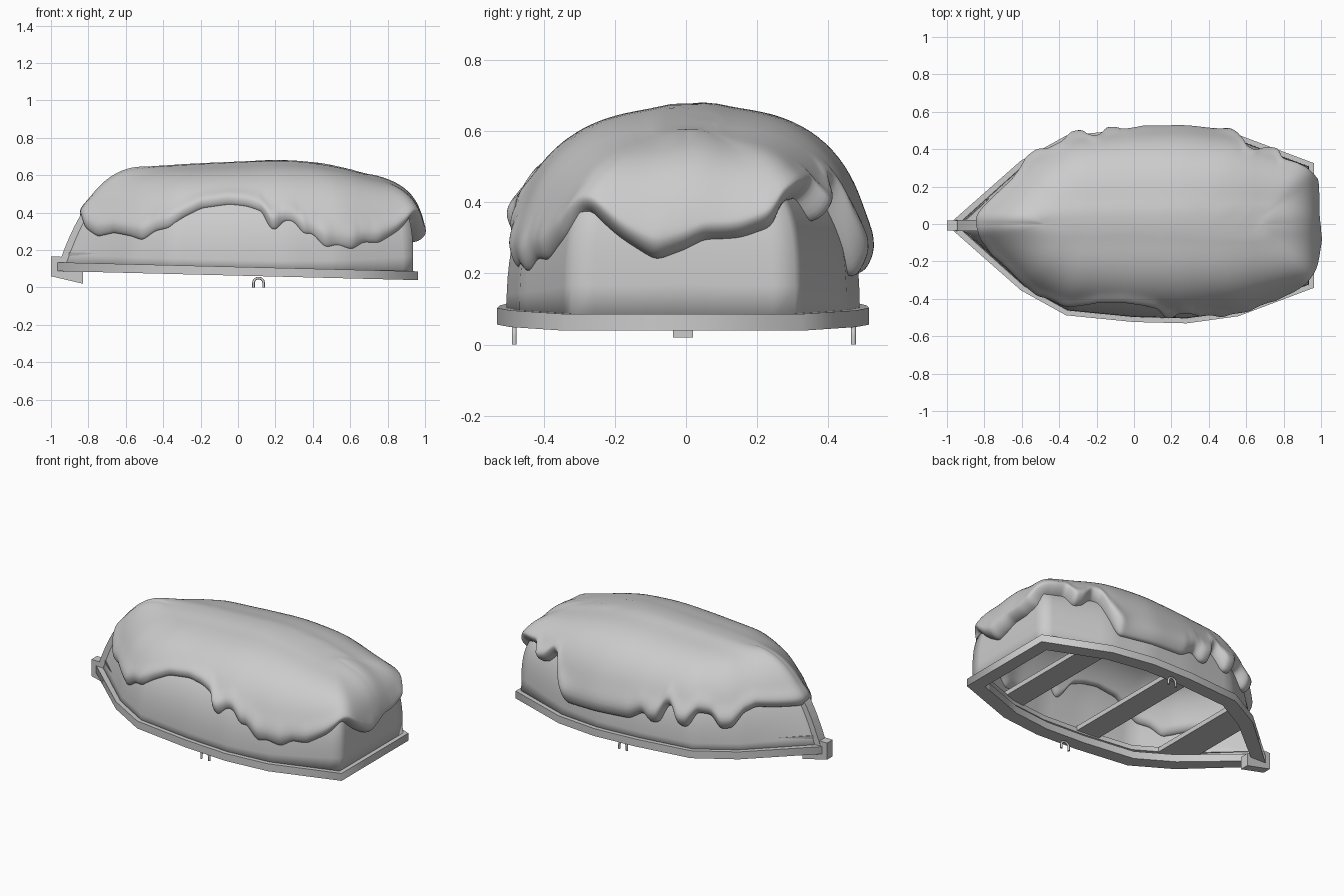
import bpy, bmesh, math
from mathutils import Vector

if "Cube" in bpy.data.objects:
    bpy.data.objects.remove(bpy.data.objects["Cube"])

# half outline of the hull at the rail, bow to stern
HALF = [(-.945, .012), (-.59, .325), (-.355, .455), (0, .49), (.28, .497), (.55, .46), (.937, .315)]
HEIGHT = [(-1, .48), (-.75, .475), (-.6, .48), (-.3, .505), (0, .525), (.25, .545), (.5, .525), (.75, .46), (1, .42)]
# lower edge of the snow: front side by x, stern by y, back side by x
FRONT = [(-.86, .35), (-.82, .31), (-.74, .27), (-.66, .29), (-.58, .275), (-.5, .25), (-.44, .3), (-.37, .315),
         (-.3, .37), (-.2, .42), (-.05, .44), (.05, .43), (.14, .40), (.16, .32), (.2, .3), (.25, .355), (.3, .35),
         (.35, .28), (.39, .29), (.46, .21), (.52, .225), (.6, .2), (.66, .24), (.74, .235), (.85, .3), (.92, .36)]
STERN = [(-.27, .37), (-.18, .3), (-.08, .235), (0, .26), (.05, .29), (.15, .3), (.24, .33), (.28, .39)]
BACK = [(-.86, .35), (-.75, .36), (-.66, .37), (-.6, .34), (-.55, .26), (-.49, .25), (-.45, .33), (-.37, .34),
        (-.33, .25), (-.27, .25), (-.23, .35), (-.18, .35), (-.15, .24), (-.09, .23), (-.04, .28), (.05, .22),
        (.2, .21), (.35, .2), (.5, .19), (.54, .26), (.6, .41), (.66, .42), (.7, .36), (.76, .34), (.8, .41), (.92, .4)]


def interp(tab, x):
    if x <= tab[0][0]:
        return tab[0][1]
    for (x0, y0), (x1, y1) in zip(tab, tab[1:]):
        if x <= x1:
            return y0 + (y1 - y0) * (x - x0) / (x1 - x0)
    return tab[-1][1]


def height(x):
    return sum(interp(HEIGHT, x + d * .05) for d in (-2, -1, 0, 1, 2)) / 5


def base(x):
    return .085 - .025 * x


def power(ox):
    return 2.55 + 1.3 * max(0, (ox - .2) / .73) ** 2 + .3 * max(0, -ox) ** 2


def dome(ox, oy, a):
    """Point on the upturned hull; a = 0 on the keel line, pi/2 at the rail."""
    n = power(ox)
    r = math.sin(a) ** (2 / n)
    s = max(0, math.cos(a)) ** (2 / n)
    x, y = ox * (.68 + .32 * r), oy * r
    z = base(x) + s * (height(x) + .016 * math.exp(-(y / .08) ** 2))
    return Vector((x + .18 * s * max(0, -ox / .945) ** 2.5, y, z))  # raked bow


def loop(half):
    return half + [(x, -y) for x, y in reversed(half)]


def resample(pts, step):
    out = []
    for p, q in zip(pts, pts[1:] + pts[:1]):
        k = max(1, round(math.dist(p, q) / step))
        out += [(p[0] + (q[0] - p[0]) * i / k, p[1] + (q[1] - p[1]) * i / k) for i in range(k)]
    return out


def blur(v, times):
    for _ in range(times):
        v = [(v[i - 1] + 2 * v[i] + v[(i + 1) % len(v)]) / 4 for i in range(len(v))]
    return v


def finish(bm, name, angle=30):
    bmesh.ops.recalc_face_normals(bm, faces=bm.faces)
    me = bpy.data.meshes.new(name)
    bm.to_mesh(me)
    bm.free()
    ob = bpy.data.objects.new(name, me)
    bpy.context.collection.objects.link(ob)
    if angle:
        bpy.ops.object.select_all(action='DESELECT')
        ob.select_set(True)
        bpy.context.view_layer.objects.active = ob
        bpy.ops.object.shade_smooth_by_angle(angle=math.radians(angle))
    return ob


def skin(bm, rings):
    for a, b in zip(rings, rings[1:]):
        for i in range(len(a)):
            j = (i + 1) % len(a)
            bm.faces.new((a[i], a[j], b[j], b[i]))


def prism(name, pts, d):
    """Extrude a closed polygon along vector d."""
    bm = bmesh.new()
    f = bm.faces.new([bm.verts.new(p) for p in pts])
    g = bmesh.ops.extrude_face_region(bm, geom=[f])
    bmesh.ops.translate(bm, vec=d, verts=[v for v in g['geom'] if isinstance(v, bmesh.types.BMVert)])
    return finish(bm, name, 0)


# hull shell
bm = bmesh.new()
out = resample(loop(HALF), .06)
rings = [[bm.verts.new(dome(x, y, math.pi / 2 * (k / 24))) for x, y in out] for k in range(1, 25)]
skin(bm, rings)
bm.faces.new(rings[0])
hull = finish(bm, "hull", 75)
sol = hull.modifiers.new("thickness", 'SOLIDIFY')
sol.thickness = .015

# snow cover, an outer and an inner skin meeting at the dripping edge
pts = resample(loop(HALF), .011)


def edge_height(x, y):
    if x > .93:
        return interp(STERN, y * .95)
    return interp(FRONT if y < 0 else BACK, x * .985 if x > 0 else x * (1 - .08 * abs(x)))


edge = blur([edge_height(x, y) for x, y in pts], 3)
drip = [min(.014, max(0, (m - e) * .35)) for m, e in zip(blur(edge, 60), edge)]
xs, ys = blur([p[0] for p in pts], 25), blur([p[1] for p in pts], 25)
qs = [.03 + .85 * i / 22 for i in range(23)] + [.9, .92, .935, .95, .962, .974, .984, .992, .997, 1]
bm = bmesh.new()
rings = []
for q in qs:
    ring = []
    for x, y, e in zip(xs, ys, edge):
        s = (e - base(x)) / height(x)
        ring.append(bm.verts.new(dome(x, y, q * math.acos(s ** (power(x) / 2)))))
    rings.append(ring)
skin(bm, rings)
bm.faces.new(rings[0])
bmesh.ops.recalc_face_normals(bm, faces=bm.faces)
bm.normal_update()
mid = rings[8][len(pts) // 4]
sign = 1 if mid.normal.z > 0 else -1
norms = [[v.normal * sign for v in r] for r in rings]
inner = []
for q, r, nr in zip(qs, rings, norms):
    d = (1 - q) * .6
    lip = math.sqrt(1 - (1 - min(d / .05, 1)) ** 2)
    if q < 1:
        inner.append([bm.verts.new(v.co - n * .038 * lip) for v, n in zip(r, nr)])
    for v, n, dr in zip(r, nr, drip):
        t = .045 + (.01 * (1 - max(0, n.x)) + dr) * math.exp(-((d - .06) / .05) ** 2)
        t += .024 * max(0, n.x) ** 2 - .02 * n.y ** 2 + .004 * max(0, n.y)
        t += .05 * max(0, n.y) * max(0, n.z)
        v.co += n * t * lip * (1 - .3 * max(0, -n.x) ** 2)
skin(bm, inner + [rings[-1]])
bm.faces.new(inner[0])
finish(bm, "snow_cover", 70)


# rails around the open side
def rail(name, o_out, o_in, lo, hi):
    def ring(off):
        p = loop(HALF)
        res = []
        for i in range(len(p)):
            a, b, c = (Vector(p[k % len(p)]) for k in (i - 1, i, i + 1))
            n1, n2 = ((Vector((-(v - u).y, (v - u).x))).normalized() for u, v in ((a, b), (b, c)))
            m = (n1 + n2) / max(.8, 1 + n1.dot(n2))
            q = b + m * off
            if i in (0, len(p) - 1) and off < 0:
                q.y = .004 if i == 0 else -.004
            res.append(q)
        return res
    bm = bmesh.new()
    o, i = ring(o_out), ring(o_in)
    rs = [[bm.verts.new((p.x, p.y, base(p.x) + z)) for p in r]
          for r, z in ((o, lo), (o, hi), (i, hi), (i, lo))]
    skin(bm, rs + rs[:1])
    return finish(bm, name, 75)


rail("gunwale", .026, -.06, -.022, .025)
rail("inner_rail", -.012, -.035, .05, .08)

# stem strip up the bow, ending under the snow
prof = [dome(-.945, 0, math.pi / 2 * (1 - k / 20)) for k in range(9)]
poly = [p + Vector((-.018, -.03, .004)) for p in prof] + [p + Vector((.03, -.03, -.02)) for p in reversed(prof)]
prism("stem", poly, (0, .06, 0))

# bow block
prism("bow_block", [(x, -.028, z) for x, z in ((-1, .165), (-1, .06), (-.83, .02), (-.83, .1), (-.95, .165))],
      (0, .056, 0))

# seat planks
for k, (x, w) in enumerate(((-.58, .2), (-.04, .15), (.53, .15))):
    a, b = x - w / 2, x + w / 2
    ya, yb = interp(HALF, a) - .012, interp(HALF, b) - .012
    prism("seat_%d" % (k + 1), [(a, -ya, .145), (b, -yb, .145), (b, yb, .145), (a, ya, .145)], (0, 0, .03))

# oar holders
for side, y in (("front", -.475), ("back", .479)):
    cu = bpy.data.curves.new("oar_holder_" + side, 'CURVE')
    cu.dimensions = '3D'
    cu.bevel_depth = .007
    cu.bevel_resolution = 2
    cu.use_fill_caps = True
    path = [(.083, 0)] + [(.11 - .027 * math.cos(math.pi * i / 8), .025 + .025 * math.sin(math.pi * i / 8))
                          for i in range(9)] + [(.137, 0)]
    sp = cu.splines.new('POLY')
    sp.points.add(len(path) - 1)
    for p, (x, z) in zip(sp.points, path):
        p.co = (x, y, z, 1)
    bpy.context.collection.objects.link(bpy.data.objects.new("oar_holder_" + side, cu))

# the boat sits slightly forward under the snow
for ob in bpy.context.collection.objects:
    if ob.name != "snow_cover":
        ob.location.y = -.008
